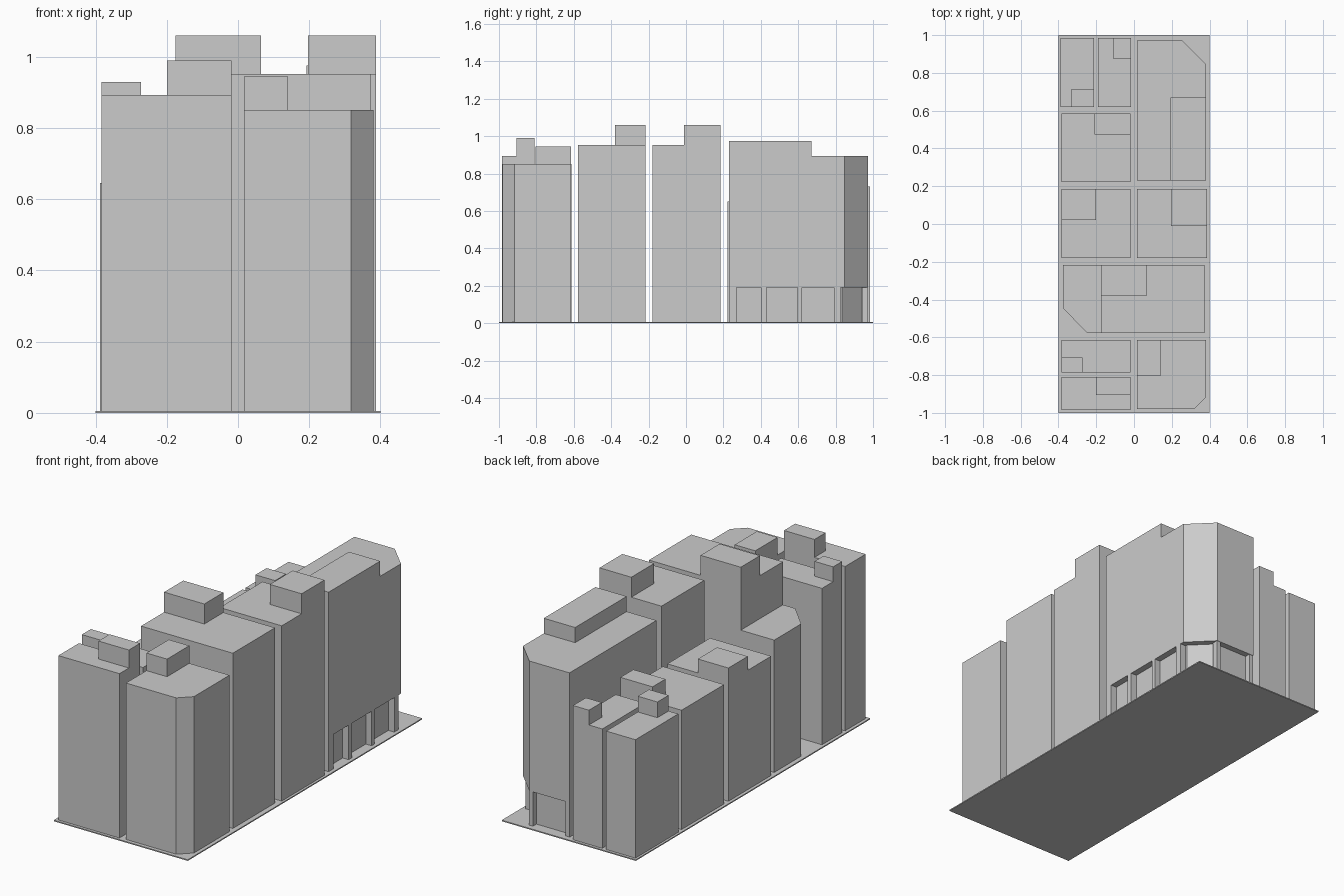
import bpy, bmesh

BASE = 0.006


def prism(name, pts, z0, z1):
    """Extrude a flat outline from z0 up to z1."""
    bm = bmesh.new()
    face = bm.faces.new([bm.verts.new((x, y, z0)) for x, y in pts])
    top = bmesh.ops.extrude_face_region(bm, geom=[face])["geom"]
    bmesh.ops.translate(bm, vec=(0, 0, z1 - z0),
                        verts=[v for v in top if isinstance(v, bmesh.types.BMVert)])
    bmesh.ops.recalc_face_normals(bm, faces=bm.faces)
    mesh = bpy.data.meshes.new(name)
    bm.to_mesh(mesh)
    bm.free()
    obj = bpy.data.objects.new(name, mesh)
    bpy.context.collection.objects.link(obj)
    return obj


def block(name, x0, x1, y0, y1, z0, z1):
    return prism(name, [(x0, y0), (x1, y0), (x1, y1), (x0, y1)], z0, z1)


# ground slab
block("ground_slab", -0.4, 0.4, -1, 1, 0, BASE)

# plain buildings: name, footprint, height, roof box footprint, roof box top
buildings = [
    ("back_left_outer", (-0.388, -0.213, 0.62, 0.985), 0.645, (-0.33, -0.213, 0.62, 0.715), 0.73),
    ("back_left_inner", (-0.19, -0.015, 0.62, 0.985), 0.65, (-0.11, -0.015, 0.875, 0.985), 0.73),
    ("left_third", (-0.383, -0.018, 0.222, 0.585), 0.65, (-0.21, -0.018, 0.475, 0.585), 0.73),
    ("left_middle", (-0.383, -0.018, -0.18, 0.185), 0.65, (-0.383, -0.2, 0.02, 0.185), 0.725),
    ("right_middle", (0.017, 0.387, -0.18, 0.185), 0.952, (0.197, 0.387, -0.01, 0.185), 1.06),
    ("front_left_rear", (-0.383, -0.018, -0.785, -0.613), 0.85, (-0.383, -0.272, -0.785, -0.708), 0.93),
    ("front_left_near", (-0.383, -0.018, -0.985, -0.81), 0.893, (-0.2, -0.018, -0.905, -0.81), 0.99),
]
for name, foot, h, roof, top in buildings:
    block(name + "_building", *foot, BASE, h)
    block(name + "_roof_box", *roof, h, top)

# front right building with a cut corner
prism("front_right_building",
      [(0.017, -0.98), (0.317, -0.98), (0.38, -0.918), (0.38, -0.615), (0.017, -0.615)], BASE, 0.85)
block("front_right_roof_box", 0.017, 0.14, -0.805, -0.615, 0.85, 0.945)

# wide building: low wing with a cut corner, tall wing and roof box
prism("wide_low_wing",
      [(-0.175, -0.577), (-0.175, -0.217), (-0.375, -0.217), (-0.375, -0.447), (-0.248, -0.577)],
      BASE, 0.72)
block("wide_tall_wing", -0.175, 0.373, -0.577, -0.217, BASE, 0.952)
block("wide_roof_box", -0.175, 0.065, -0.38, -0.217, 0.952, 1.06)

# long corner building: recessed ground floor under an overhanging body
ARCADE = 0.192
prism("arcade_core",
      [(0.015, 0.23), (0.345, 0.23), (0.345, 0.835), (0.24, 0.94), (0.015, 0.94)], BASE, ARCADE)
prism("long_building_body",
      [(0.015, 0.23), (0.38, 0.23), (0.38, 0.847), (0.255, 0.972), (0.015, 0.972)], ARCADE, 0.893)
block("long_building_upper_storey", 0.193, 0.38, 0.23, 0.67, 0.893, 0.975)

# arcade columns along the right side and the back
for y0, y1 in ((0.23, 0.27), (0.4, 0.43), (0.597, 0.62), (0.79, 0.825)):
    block("arcade_side_column", 0.345, 0.38, y0, y1, BASE, ARCADE)
for x0, x1 in ((0.015, 0.04), (0.235, 0.257)):
    block("arcade_back_column", x0, x1, 0.94, 0.97, BASE, ARCADE)
